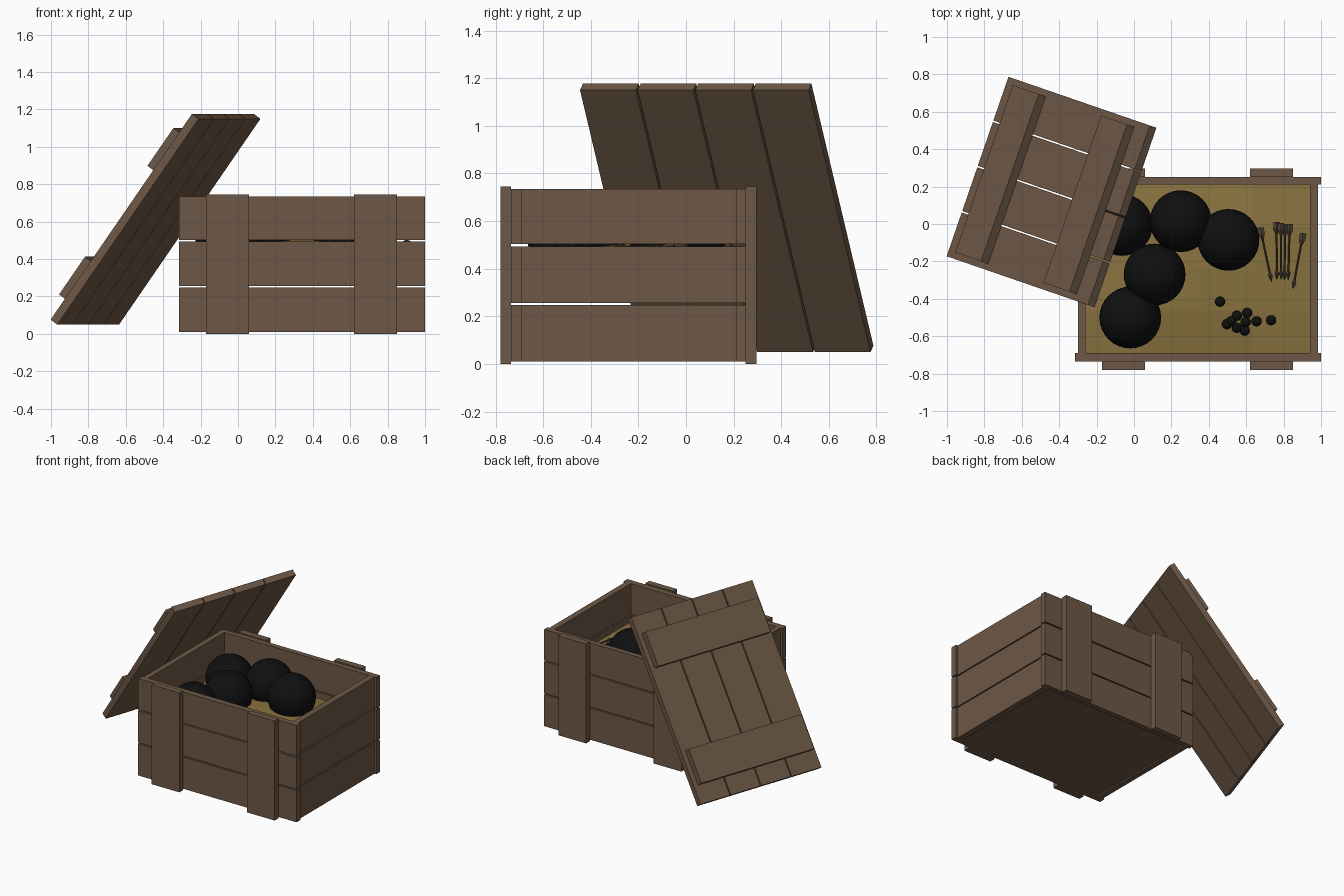
import bpy, bmesh, math
from mathutils import Matrix, Vector

if "Cube" in bpy.data.objects:
    bpy.data.objects.remove(bpy.data.objects["Cube"])


def material(name, rgb):
    m = bpy.data.materials.new(name)
    m.diffuse_color = (*rgb, 1)
    m.use_nodes = True
    m.node_tree.nodes["Principled BSDF"].inputs["Base Color"].default_value = m.diffuse_color
    return m


WOOD = material("brown wood", (0.155, 0.098, 0.062))
STRAW = material("yellow straw", (0.25, 0.17, 0.05))
IRON = material("black iron", (0.005, 0.005, 0.005))
DART = material("dark dart wood", (0.075, 0.055, 0.04))


def finish(bm, name, mat, matrix=Matrix()):
    me = bpy.data.meshes.new(name)
    bm.to_mesh(me)
    bm.free()
    me.materials.append(mat)
    ob = bpy.data.objects.new(name, me)
    ob.matrix_world = matrix
    bpy.context.collection.objects.link(ob)
    return ob


def box(name, lo, hi, mat=WOOD, matrix=Matrix()):
    lo, hi = Vector(lo), Vector(hi)
    bm = bmesh.new()
    bmesh.ops.create_cube(bm, size=1)
    bmesh.ops.scale(bm, vec=hi - lo, verts=bm.verts)
    bmesh.ops.translate(bm, vec=(lo + hi) / 2, verts=bm.verts)
    return finish(bm, name, mat, matrix)


def ball(name, pos, r, seg):
    bm = bmesh.new()
    bmesh.ops.create_uvsphere(bm, u_segments=seg, v_segments=seg // 2, radius=r)
    for f in bm.faces:
        f.smooth = True
    return finish(bm, name, IRON, Matrix.Translation(pos))


# Crate walls: three planks on each side with narrow gaps
for z0, z1 in ((0.01, 0.248), (0.256, 0.494), (0.503, 0.735)):
    box("front_plank", (-0.315, -0.735, z0), (1.0, -0.69, z1))
    box("back_plank", (-0.315, 0.21, z0), (1.0, 0.25, z1))
    box("left_plank", (-0.30, -0.69, z0), (-0.26, 0.21, z1))
    box("right_plank", (0.94, -0.69, z0), (0.985, 0.21, z1))

# Upright battens and floor
for x in (-0.17, 0.62):
    box("front_batten", (x, -0.78, 0), (x + 0.23, -0.735, 0.745))
    box("back_batten", (x, 0.25, 0), (x + 0.23, 0.297, 0.745))
box("crate_floor", (-0.26, -0.69, 0.02), (0.94, 0.21, 0.05))

# Straw bed, a coarse sheet raised towards its middle
bm = bmesh.new()
bmesh.ops.create_grid(bm, x_segments=4, y_segments=4, size=0.5)
for v in bm.verts:
    d = max(abs(v.co.x), abs(v.co.y))
    v.co.z = 0.45 if d > 0.4 else 0.485 if d > 0.1 else 0.505
    v.co.x = 0.34 + v.co.x * 1.2
    v.co.y = -0.24 + v.co.y * 0.9
finish(bm, "straw_bed", STRAW)

# Large and small iron balls
for p in ((-0.065, -0.005, 0.53), (0.25, 0.015, 0.57), (0.505, -0.085, 0.57),
          (0.11, -0.27, 0.555), (-0.02, -0.5, 0.52)):
    ball("large_ball", p, 0.165, 32)
for x, y in ((0.46, -0.415), (0.497, -0.535), (0.52, -0.52), (0.55, -0.49),
             (0.55, -0.555), (0.605, -0.475), (0.592, -0.57), (0.597, -0.525),
             (0.655, -0.52), (0.733, -0.515)):
    ball("small_ball", (x, y, 0.465 + 0.1 * (y + 0.69) + 0.01), 0.027, 16)


# Darts: shaft, flared tail and pointed tip, laid from tail to tip
def dart(tail, tip):
    tail, tip = Vector(tail), Vector(tip)
    d = tip - tail
    length = d.length
    bm = bmesh.new()
    for r1, r2, a, b in ((0.006, 0.006, 0.05, length - 0.03),
                         (0.02, 0.02, 0.0, 0.035), (0.02, 0.006, 0.035, 0.065),
                         (0.005, 0.014, length - 0.055, length - 0.035),
                         (0.014, 0.0, length - 0.035, length)):
        bmesh.ops.create_cone(bm, cap_ends=True, segments=6, radius1=r1, radius2=r2,
                              depth=b - a, matrix=Matrix.Translation((0, 0, (a + b) / 2)))
    finish(bm, "dart", DART,
           Matrix.Translation(tail) @ d.to_track_quat('Z', 'Y').to_matrix().to_4x4())


for xa, ya, xb, yb, z in ((0.675, -0.02, 0.737, -0.31, 0.495), (0.762, 0.01, 0.765, -0.3, 0.49),
                          (0.785, 0.005, 0.787, -0.3, 0.515), (0.808, 0.0, 0.805, -0.305, 0.49),
                          (0.833, 0.0, 0.825, -0.3, 0.49), (0.905, -0.05, 0.85, -0.35, 0.485)):
    dart((xa, ya, z), (xb, yb, z - 0.005))

# Lid leaning on the crate: four planks and two cross battens
lid = (Matrix.Translation((-0.441, 0.171, 0.613))
       @ Matrix.Rotation(math.radians(-19), 4, 'Z')
       @ Matrix.Rotation(math.radians(-54), 4, 'Y'))
for i in range(4):
    y = -0.5075 + i * 0.2558
    box("lid_plank", (-0.68, y, -0.023), (0.68, y + 0.2476, 0.023), WOOD, lid)
for x in (-0.425, 0.425):
    box("lid_batten", (x - 0.125, -0.473, 0.023), (x + 0.125, 0.473, 0.073), WOOD, lid)
